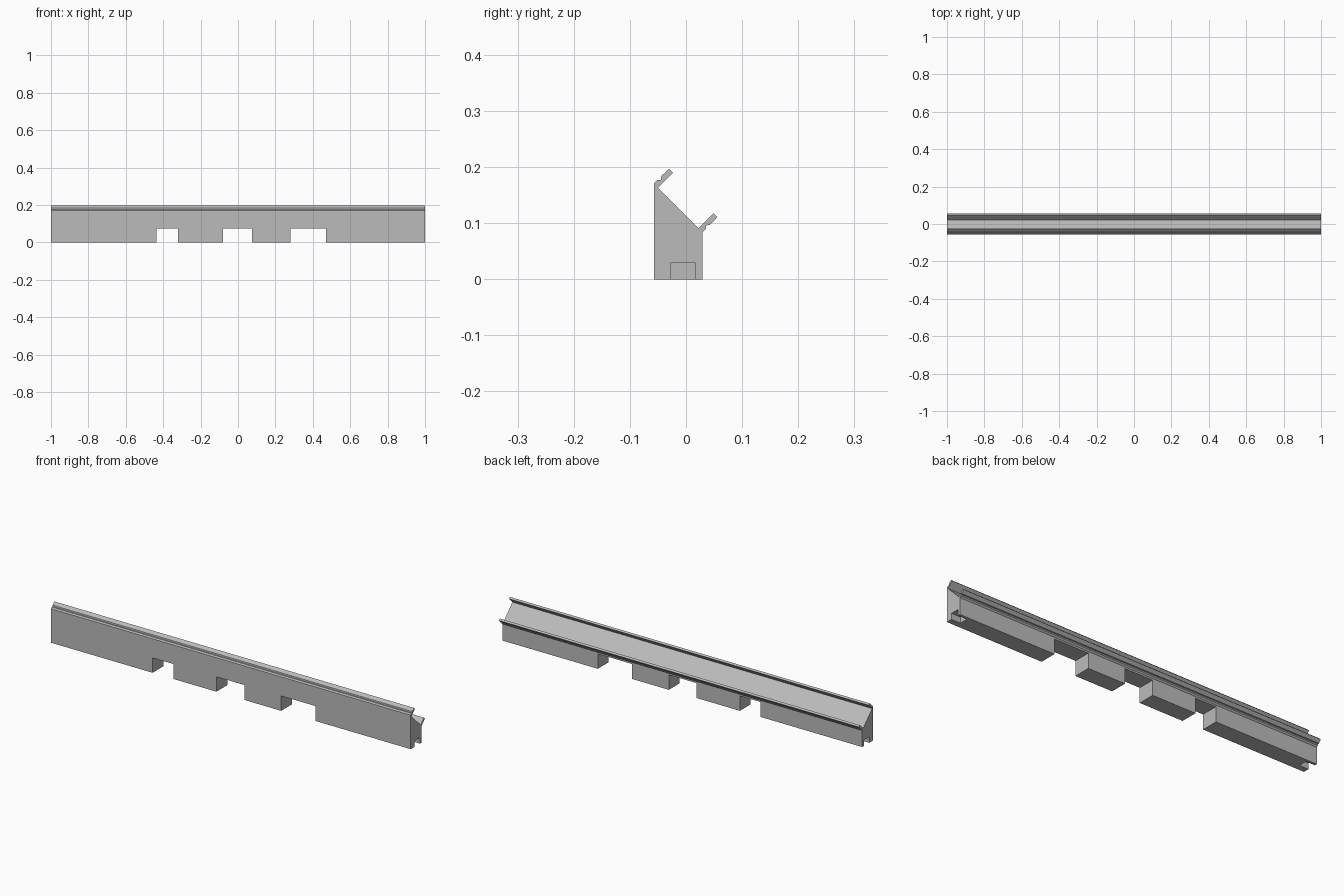
import bpy
import bmesh

cube = bpy.data.objects.get("Cube")
if cube:
    bpy.data.objects.remove(cube, do_unlink=True)

grey = bpy.data.materials.new("plain_grey")
grey.use_nodes = True
colour = (0.5, 0.5, 0.5, 1)
grey.diffuse_color = colour
grey.node_tree.nodes["Principled BSDF"].inputs["Base Color"].default_value = colour


def extrude_profile(name, profile, x0, x1):
    """Sweep a closed (y, z) outline along x."""
    bm = bmesh.new()
    face = bm.faces.new([bm.verts.new((x0, y, z)) for y, z in profile])
    result = bmesh.ops.extrude_face_region(bm, geom=[face])
    verts = [v for v in result["geom"] if isinstance(v, bmesh.types.BMVert)]
    bmesh.ops.translate(bm, verts=verts, vec=(x1 - x0, 0, 0))
    bmesh.ops.recalc_face_normals(bm, faces=bm.faces)
    mesh = bpy.data.meshes.new(name)
    bm.to_mesh(mesh)
    bm.free()
    mesh.materials.append(grey)
    obj = bpy.data.objects.new(name, mesh)
    bpy.context.collection.objects.link(obj)
    return obj


def cut_box(target, x0, x1, y0, y1, top):
    """Cut a slot into the underside of the target."""
    low = -0.05
    cutter = extrude_profile("slot_cutter", [(y0, low), (y1, low), (y1, top), (y0, top)], x0, x1)
    cutter.hide_render = True
    mod = target.modifiers.new("slot", "BOOLEAN")
    mod.operation = "DIFFERENCE"
    mod.solver = "EXACT"
    mod.object = cutter
    bpy.context.view_layer.objects.active = target
    bpy.ops.object.modifier_apply(modifier=mod.name)
    bpy.data.objects.remove(cutter, do_unlink=True)


# Body section: tall front wall, sloping top, stepped lip along each edge
section = [
    (-0.057, 0), (0.029, 0), (0.029, 0.083),
    # lower lip
    (0.036, 0.090), (0.036, 0.096), (0.043, 0.097), (0.056, 0.111), (0.049, 0.118),
    # slope
    (0.022, 0.091), (-0.050, 0.163),
    # upper lip
    (-0.023, 0.190), (-0.030, 0.197), (-0.044, 0.184), (-0.045, 0.177),
    (-0.051, 0.177), (-0.057, 0.171),
]
rail = extrude_profile("sloped_rail", section, -1, 1)

# Three passages through the base
for x0, x1 in [(-0.435, -0.32), (-0.08, 0.075), (0.28, 0.47)]:
    cut_box(rail, x0, x1, -0.2, 0.2, 0.075)

# Shallow socket under each end
for x0, x1 in [(-1.1, -0.95), (0.95, 1.1)]:
    cut_box(rail, x0, x1, -0.027, 0.016, 0.03)
